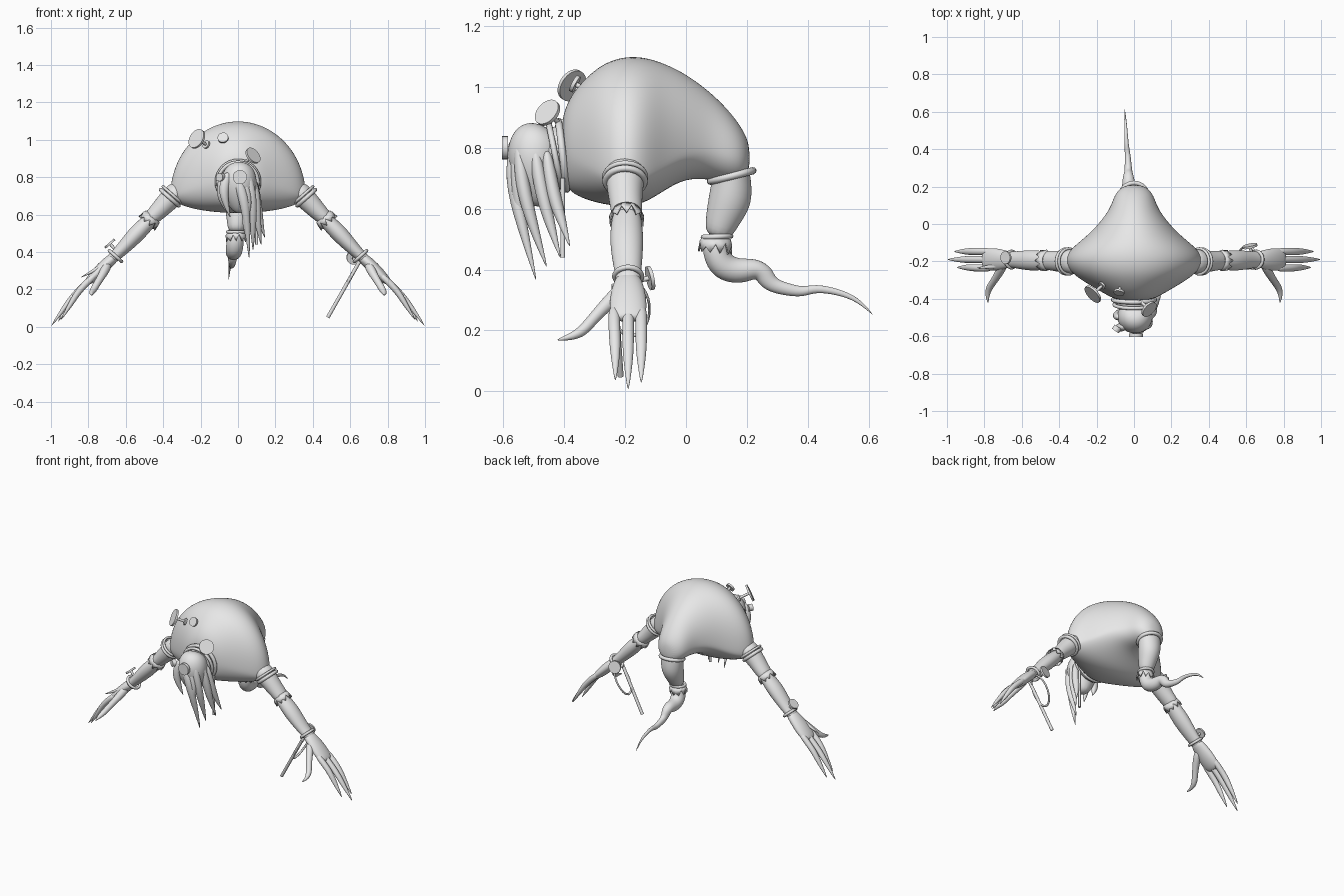
import bpy, bmesh, math
from mathutils import Vector

if "Cube" in bpy.data.objects:
    bpy.data.objects.remove(bpy.data.objects["Cube"])

GREY = (0.8, 0.8, 0.8, 1)
mat = bpy.data.materials.new("plain_grey")
mat.use_nodes = True
mat.diffuse_color = GREY
mat.node_tree.nodes["Principled BSDF"].inputs["Base Color"].default_value = GREY


def finish(obj, name, angle=60):
    """Name, colour and smooth a part."""
    obj.name = name
    obj.data.materials.clear()
    obj.data.materials.append(mat)
    bpy.ops.object.select_all(action="DESELECT")
    obj.select_set(True)
    bpy.context.view_layer.objects.active = obj
    bpy.ops.object.shade_smooth_by_angle(angle=math.radians(angle))
    return obj


def loft(name, rings, levels=1):
    """Skin a list of equal-length rings and cap both ends."""
    bm = bmesh.new()
    loops = [[bm.verts.new(p) for p in ring] for ring in rings]
    n = len(loops[0])
    for a, b in zip(loops, loops[1:]):
        for i in range(n):
            j = (i + 1) % n
            bm.faces.new((a[i], a[j], b[j], b[i]))
    bm.faces.new(loops[0])
    bm.faces.new(loops[-1])
    bmesh.ops.recalc_face_normals(bm, faces=bm.faces)
    mesh = bpy.data.meshes.new(name)
    bm.to_mesh(mesh)
    bm.free()
    obj = bpy.data.objects.new(name, mesh)
    bpy.context.collection.objects.link(obj)
    finish(obj, name, 180)
    if levels:
        sub = obj.modifiers.new("smooth", "SUBSURF")
        sub.levels = sub.render_levels = levels
    return obj


def tube(name, pts, ref, side=1, sides=12, levels=2):
    """Tapered limb; each point is x, y, z, half width along ref, half depth."""
    cs = [Vector((p[0] * side, p[1], p[2])) for p in pts]
    rings = []
    for k, c in enumerate(cs):
        t = (cs[min(k + 1, len(cs) - 1)] - cs[max(k - 1, 0)]).normalized()
        r = Vector(ref)
        u = (r - t * r.dot(t)).normalized()
        v = t.cross(u)
        a, b = pts[k][3], pts[k][4]
        rings.append([c + u * a * math.cos(q) + v * b * math.sin(q)
                      for q in (2 * math.pi * i / sides for i in range(sides))])
    return loft(name, rings, levels)


def facing(axis):
    return Vector(axis).to_track_quat("Z", "Y").to_euler()


def band(name, at, axis, radius, thick, scale=(1, 1, 1)):
    bpy.ops.mesh.primitive_torus_add(
        location=at, rotation=facing(axis), major_radius=radius,
        minor_radius=thick, major_segments=32, minor_segments=8)
    obj = bpy.context.object
    obj.scale = scale
    return finish(obj, name)


def rod(name, start, end, radius):
    a, b = Vector(start), Vector(end)
    bpy.ops.mesh.primitive_cylinder_add(
        vertices=24, radius=radius, depth=(b - a).length,
        location=(a + b) / 2, rotation=facing(b - a))
    return finish(bpy.context.object, name, 40)


def pin(name, at, axis, radius, stalk):
    """Flat round head on a thin stalk with a small foot."""
    c, n = Vector(at), Vector(axis).normalized()
    rod(name + "_head", c - n * 0.006, c + n * 0.006, radius)
    rod(name + "_stalk", c - n * stalk, c, 0.008)
    rod(name + "_foot", c - n * stalk, c - n * (stalk - 0.01), radius * 0.4)


def ragged_cuff(name, at, axis, radius, length):
    """Short torn skirt of cloth pointing along the axis."""
    q, c, n = Vector(axis).to_track_quat("Z", "Y"), Vector(at), 20
    bm = bmesh.new()
    rows = []
    for row in range(2):
        ring = []
        for i in range(n):
            ang = 2 * math.pi * i / n
            drop = row * length * (1 if i % 2 else 0.45 + 0.2 * math.sin(i))
            r = radius * (1 + 0.2 * row)
            ring.append(bm.verts.new(c + q @ Vector((r * math.cos(ang), r * math.sin(ang), drop))))
        rows.append(ring)
    for i in range(n):
        j = (i + 1) % n
        bm.faces.new((rows[0][i], rows[0][j], rows[1][j], rows[1][i]))
    mesh = bpy.data.meshes.new(name)
    bm.to_mesh(mesh)
    bm.free()
    obj = bpy.data.objects.new(name, mesh)
    bpy.context.collection.objects.link(obj)
    finish(obj, name)
    obj.modifiers.new("cloth", "SOLIDIFY").thickness = 0.006


# Body sack: y, half width, top, bottom, height of widest point
sections = [(-.41, .06, .88, .72, .8), (-.395, .12, .94, .67, .79), (-.36, .18, 1.0, .64, .77),
            (-.3, .285, 1.06, .62, .74), (-.25, .35, 1.09, .61, .71), (-.19, .375, 1.105, .605, .70),
            (-.13, .34, 1.1, .62, .71), (-.07, .26, 1.08, .66, .74), (0, .19, 1.045, .7, .79),
            (.08, .13, .985, .695, .8), (.14, .11, .925, .685, .78), (.185, .085, .865, .69, .77),
            (.21, .035, .81, .72, .765)]
rings = []
for y, w, top, low, mid in sections:
    ring = []
    for i in range(24):
        s, c = math.sin(math.pi * i / 12), math.cos(math.pi * i / 12)
        ring.append((w * c, y, mid + s * (top - mid if s > 0 else mid - low)))
    rings.append(ring)
loft("body", rings, 2)

# Arms and hands
for side, label in ((1, "left"), (-1, "right")):
    def at(x, y, z):
        return (side * x, y, z)
    along = at(.66, 0, -.75)
    tube(label + "_upper_arm", [(.3, -.2, .74, .07, .06), (.35, -.2, .70, .067, .062),
         (.4, -.2, .645, .058, .055), (.45, -.195, .595, .054, .046), (.48, -.195, .565, .05, .04)],
         (0, 1, 0), side)
    tube(label + "_forearm", [(.44, -.195, .6, .044, .038), (.49, -.195, .55, .053, .043),
         (.54, -.195, .50, .058, .049), (.6, -.193, .435, .052, .04), (.65, -.19, .385, .044, .032),
         (.69, -.19, .35, .042, .03)], (0, 1, 0), side)
    tube(label + "_palm", [(.65, -.19, .38, .038, .028), (.69, -.19, .35, .052, .032),
         (.74, -.19, .3, .064, .034), (.79, -.19, .25, .062, .026), (.81, -.19, .235, .045, .014)],
         (0, 1, 0), side)
    band(label + "_shoulder_band", at(.365, -.2, .69), along, .064, .011)
    band(label + "_shoulder_cord", at(.35, -.2, .705), along, .068, .008)
    band(label + "_wrist_band", at(.655, -.19, .378), along, .044, .009)
    ragged_cuff(label + "_sleeve_edge", at(.455, -.195, .59), along, .048, .05)
    # Clawed fingers and thumb
    for k, (y0, y1, reach) in enumerate(((-.236, -.232, .95), (-.19, -.19, 1.0), (-.147, -.147, .965))):
        e = reach - 1
        tube(f"{label}_finger_{k + 1}", [(.76, y0, .28, .021, .02), (.82, y0, .225, .021, .02),
             (.88 + e * .4, (y0 + y1) / 2, .165 - e * .3, .021, .019),
             (.93 + e * .7, y1, .1 - e * .4, .018, .015),
             (reach, y1, .002 - e * .6, .002, .002)], (0, 1, 0), side, 8)
    tube(label + "_thumb", [(.69, -.2, .345, .03, .025), (.715, -.25, .295, .027, .027),
         (.745, -.3, .245, .02, .02), (.775, -.34, .195, .021, .021), (.785, -.38, .178, .013, .013),
         (.78, -.425, .168, .002, .002)], (0, 0, 1), side, 8)
tube("right_raised_claw", [(.67, -.21, .36, .014, .014), (.73, -.225, .325, .016, .014),
     (.78, -.23, .295, .012, .01), (.845, -.235, .262, .001, .001)], (0, 1, 0), -1, 8)

# Single leg ending in a twisted tail
tube("leg", [(0, .145, .76, .08, .06), (0, .15, .70, .075, .066), (0, .148, .63, .072, .077),
     (-.005, .118, .56, .056, .058), (-.01, .1, .5, .045, .042)], (1, 0, 0))
tube("tail", [(-.01, .1, .52, .04, .038), (-.015, .095, .46, .05, .05), (-.02, .12, .405, .048, .052),
     (-.025, .18, .392, .042, .045), (-.03, .235, .405, .035, .034), (-.03, .26, .38, .028, .036),
     (-.03, .28, .348, .022, .026), (-.032, .335, .334, .018, .022), (-.035, .385, .325, .015, .017),
     (-.04, .425, .34, .012, .014), (-.043, .5, .327, .009, .011), (-.047, .565, .302, .006, .008),
     (-.05, .615, .25, .001, .001)], (1, 0, 0), 1, 10)
band("hip_band", (0, .15, .707), (0, -.25, 1), .072, .012)
band("ankle_band", (-.01, .102, .508), (0, -.05, 1), .045, .009)
ragged_cuff("leg_cloth_edge", (-.01, .1, .505), (0, -.1, -1), .047, .05)

# Drooping head with a collar
tube("head", [(.01, -.475, .875, .03, .025), (.01, -.485, .855, .075, .075), (.005, -.497, .8, .1, .098),
     (.005, -.495, .73, .098, .09), (.01, -.485, .66, .07, .065), (.01, -.475, .605, .03, .03)], (1, 0, 0))
tube("neck", [(0, -.36, .78, .1, .11), (0, -.42, .775, .1, .1), (0, -.48, .77, .085, .09)], (1, 0, 0))
band("collar", (0, -.405, .775), (0, 1, .12), .112, .012)
band("collar_cord", (0, -.43, .775), (0, 1, .2), .106, .01)
rod("collar_strap", (.1, -.405, .7), (.1, -.405, .44), .008)
rod("brow_stud", (.01, -.585, .80), (.01, -.605, .80), .038)
rod("temple_stud", (-.085, -.55, .80), (-.1, -.572, .80), .022)

# Hanging locks: root, two bends, tip
locks = [((-.02, -.56, .83), (.03, -.575, .7), (.05, -.54, .55), (.06, -.49, .355)),
         ((.05, -.55, .83), (.075, -.54, .68), (.08, -.505, .55), (.08, -.455, .4)),
         ((.07, -.5, .82), (.095, -.48, .68), (.105, -.45, .56), (.125, -.41, .43)),
         ((.08, -.46, .8), (.1, -.44, .66), (.115, -.415, .58), (.145, -.38, .47)),
         ((.02, -.56, .8), (.055, -.55, .68), (.035, -.55, .58), (.04, -.52, .48)),
         ((-.05, -.55, .83), (-.08, -.555, .74), (-.07, -.55, .67), (-.04, -.53, .58)),
         ((-.08, -.5, .82), (-.09, -.49, .71), (-.075, -.47, .66), (-.05, -.46, .6))]
for k, path in enumerate(locks):
    sizes = ((.025, .02), (.032, .027), (.021, .021), (.001, .001))
    tube(f"hair_lock_{k + 1}", [p + s for p, s in zip(path, sizes)], (1, 0, 0), 1, 8)

# Round-headed pins on the back and wrists
pin("shoulder_pin", (-.22, -.375, 1.005), (-.65, -.6, .4), .055, .08)
pin("back_pin", (-.08, -.365, 1.01), (-.15, -.85, .45), .029, .04)
pin("neck_pin", (.08, -.455, .915), (.6, -.55, .5), .047, .08)
pin("right_wrist_pin", (-.685, -.18, .445), (-.65, 0, .75), .034, .06)
pin("left_wrist_pin", (.62, -.118, .372), (-.2, .95, .2), .04, .04)

# Loop and stick hanging from the left wrist
band("wrist_loop", (.605, -.18, .27), (.87, 0, -.49), .1, .007, (.6, 1, 1))
rod("wrist_stick", (.65, -.235, .35), (.48, -.215, .05), .01)
